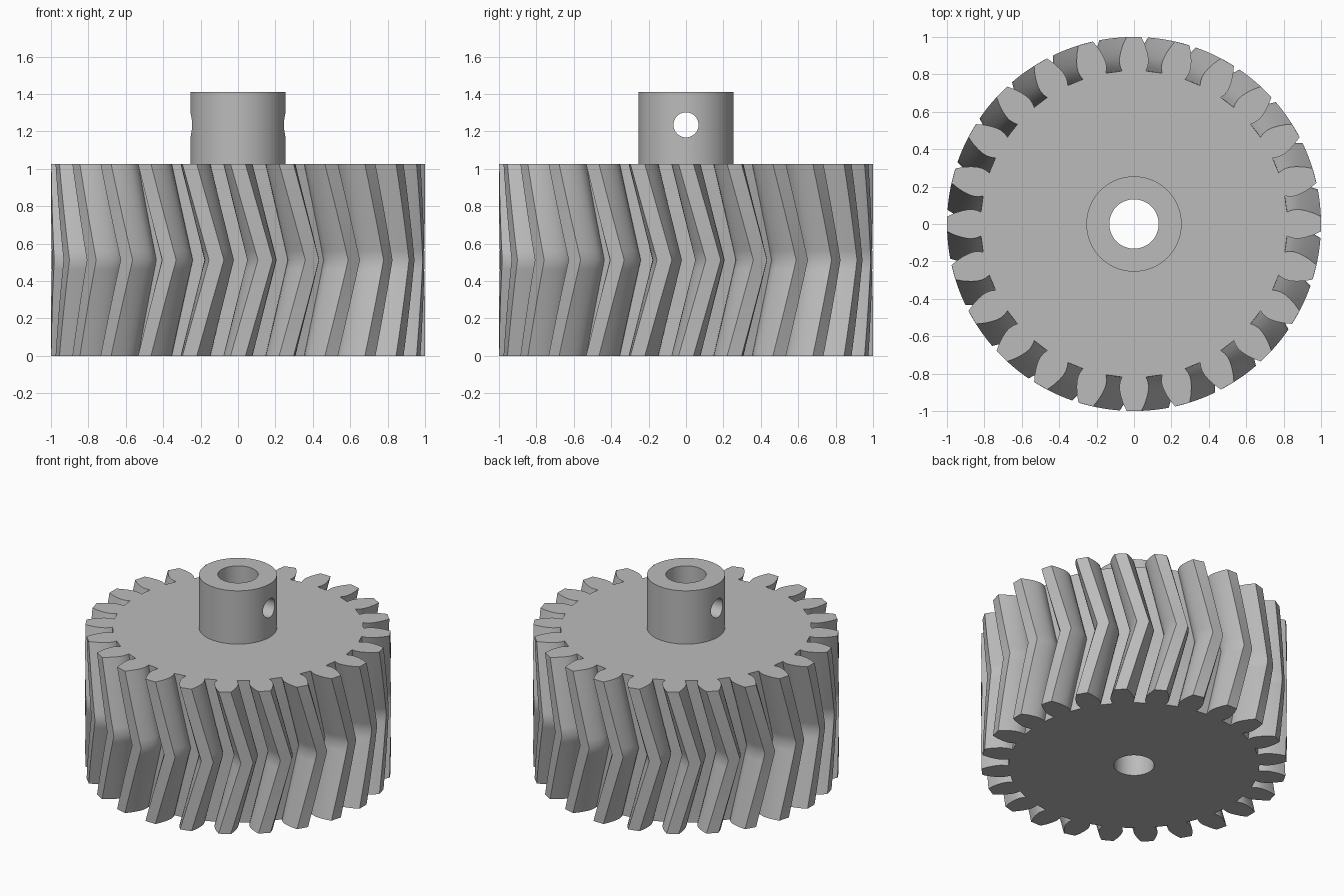
import bpy, bmesh, math
from mathutils import Matrix, Vector

TEETH = 24
GEAR_H = 1.025
HUB_H = 0.385
TWIST = math.radians(8.4)      # turn from an end face to the mid plane
LAYERS = 20
# right half of one tooth: (distance from the axis, half width)
TOOTH = [(0.818, 0.064), (0.84, 0.073), (0.865, 0.078), (0.89, 0.077),
         (0.92, 0.071), (0.96, 0.058), (0.999, 0.04)]

old = bpy.data.objects.get("Cube")
if old:
    bpy.data.objects.remove(old, do_unlink=True)

steel = bpy.data.materials.new("grey_metal")
steel.use_nodes = True
grey = (0.5, 0.5, 0.5, 1)
steel.diffuse_color = grey
steel.node_tree.nodes["Principled BSDF"].inputs["Base Color"].default_value = grey


def make_object(name, bm):
    bmesh.ops.recalc_face_normals(bm, faces=bm.faces)
    mesh = bpy.data.meshes.new(name)
    bm.to_mesh(mesh)
    bm.free()
    mesh.materials.append(steel)
    obj = bpy.data.objects.new(name, mesh)
    bpy.context.collection.objects.link(obj)
    return obj


def cylinder(name, radius, height, centre_z, along_x=False):
    bm = bmesh.new()
    place = Matrix.Translation((0, 0, centre_z))
    if along_x:
        place = place @ Matrix.Rotation(math.pi / 2, 4, 'Y')
    bmesh.ops.create_cone(bm, cap_ends=True, segments=64, radius1=radius,
                          radius2=radius, depth=height, matrix=place)
    return make_object(name, bm)


def select_only(obj):
    bpy.ops.object.select_all(action='DESELECT')
    obj.select_set(True)
    bpy.context.view_layer.objects.active = obj


def cut(obj, cutter):
    mod = obj.modifiers.new("cut", 'BOOLEAN')
    mod.operation = 'DIFFERENCE'
    mod.solver = 'EXACT'
    mod.object = cutter
    select_only(obj)
    bpy.ops.object.modifier_apply(modifier=mod.name)


# Gear outline: one mirrored tooth repeated around the axis
half = [Vector((r, w, 0)) for r, w in TOOTH]
tooth = [Vector((p.x, -p.y, 0)) for p in half] + half[::-1]
outline = [Matrix.Rotation(math.tau * i / TEETH, 3, 'Z') @ p
           for i in range(TEETH) for p in tooth]

# Herringbone body: the outline turns one way, then back
bm = bmesh.new()
rings = []
for k in range(LAYERS + 1):
    t = k / LAYERS
    turn = Matrix.Rotation(TWIST * (1 - abs(2 * t - 1)), 3, 'Z')
    rings.append([bm.verts.new(turn @ p + Vector((0, 0, GEAR_H * t)))
                  for p in outline])
count = len(outline)
for low, high in zip(rings, rings[1:]):
    for i in range(count):
        j = (i + 1) % count
        bm.faces.new((low[i], low[j], high[j], high[i]))
bm.faces.new(rings[0][::-1])
bm.faces.new(rings[-1])
gear = make_object("herringbone_gear", bm)

# Hub, shaft bore and the cross hole for a set screw
hub = cylinder("hub", 0.255, HUB_H, GEAR_H + HUB_H / 2)
bore = cylinder("bore_cutter", 0.132, 4, 0.5)
cross = cylinder("cross_hole_cutter", 0.067, 2, 1.235, along_x=True)
cut(gear, bore)
cut(hub, bore)
cut(hub, cross)
for cutter in (bore, cross):
    bpy.data.objects.remove(cutter, do_unlink=True)

for part in (gear, hub):
    select_only(part)
    bpy.ops.object.shade_smooth_by_angle(angle=math.radians(36))
